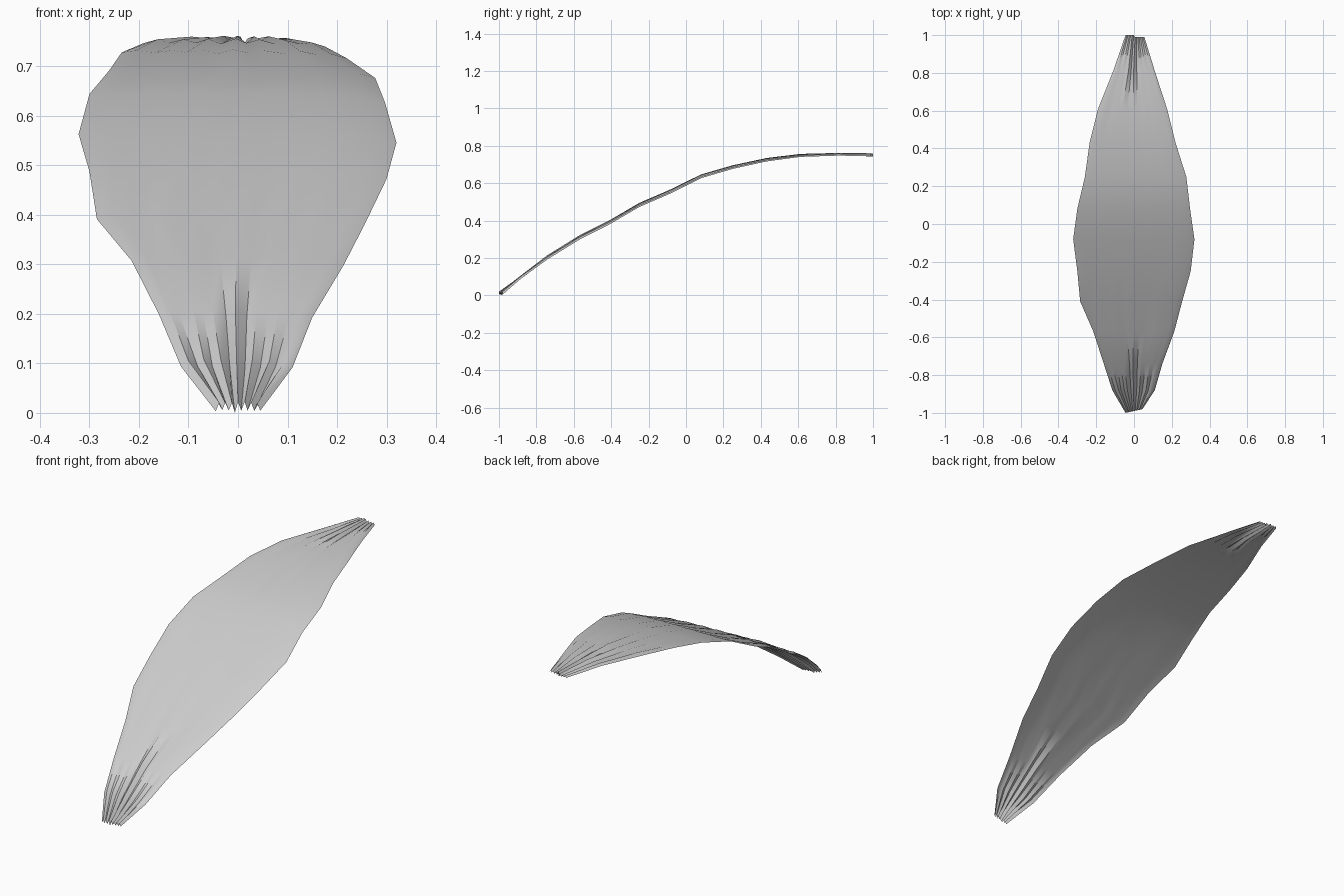
import bpy, bmesh, math, random

if "Cube" in bpy.data.objects:
    bpy.data.objects.remove(bpy.data.objects["Cube"])

random.seed(4)

# Stations along the leaf: y, left x, right x, spine height
STATIONS = [
    (-0.98, -0.045, 0.045, 0.018), (-0.88, -0.115, 0.11, 0.100),
    (-0.74, -0.16, 0.15, 0.205), (-0.57, -0.215, 0.213, 0.312),
    (-0.41, -0.285, 0.255, 0.395), (-0.25, -0.30, 0.30, 0.490),
    (-0.08, -0.322, 0.32, 0.565), (0.08, -0.30, 0.297, 0.645),
    (0.25, -0.26, 0.277, 0.693), (0.43, -0.235, 0.22, 0.730),
    (0.61, -0.19, 0.175, 0.751), (0.81, -0.11, 0.11, 0.756),
    (0.99, -0.045, 0.055, 0.751),
]
COLS = 15

# Pleat depth and direction for each lengthwise fold
pleats = [(1 if c % 2 else -1) * random.uniform(0.5, 1.0) for c in range(COLS)]

bm = bmesh.new()
rows = []
for y, xl, xr, z in STATIONS:
    crowd = abs(y) ** 1.2                       # folds deepen toward both ends
    tip_fade = 1.0 if y < 0 else 0.65
    amp = (0.003 + 0.013 * crowd) * tip_fade
    row = []
    for c in range(COLS):
        t = c / (COLS - 1)
        x = xl + (xr - xl) * t
        if 0 < c < COLS - 1:
            x += random.uniform(-0.15, 0.15) * (xr - xl) / COLS
        fold = amp * pleats[c] * random.uniform(0.6, 1.0)
        droop = -0.018 * (1 - crowd) * max(0, 2 * t - 1) ** 3
        dy = 0.02 * (0.5 - t) if y < -0.9 else 0
        row.append(bm.verts.new((x, y - dy, max(0, z + fold + droop))))
    rows.append(row)

# Trim the end rows to the full length and to the ground
for v in rows[0]:
    v.co.y -= 0.01
for v in rows[-1][:COLS // 2]:
    v.co.y = 1.0
low = min(v.co.z for v in rows[0])
for v in rows[0]:
    v.co.z -= low

for a, b in zip(rows, rows[1:]):
    for c in range(COLS - 1):
        bm.faces.new((a[c], a[c + 1], b[c + 1], b[c]))

# Curved pleated leaf blade
mesh = bpy.data.meshes.new("leaf_blade")
bm.to_mesh(mesh)
bm.free()
leaf = bpy.data.objects.new("leaf_blade", mesh)
bpy.context.collection.objects.link(leaf)
bpy.context.view_layer.objects.active = leaf
leaf.select_set(True)
bpy.ops.object.shade_smooth_by_angle(angle=math.radians(50))
